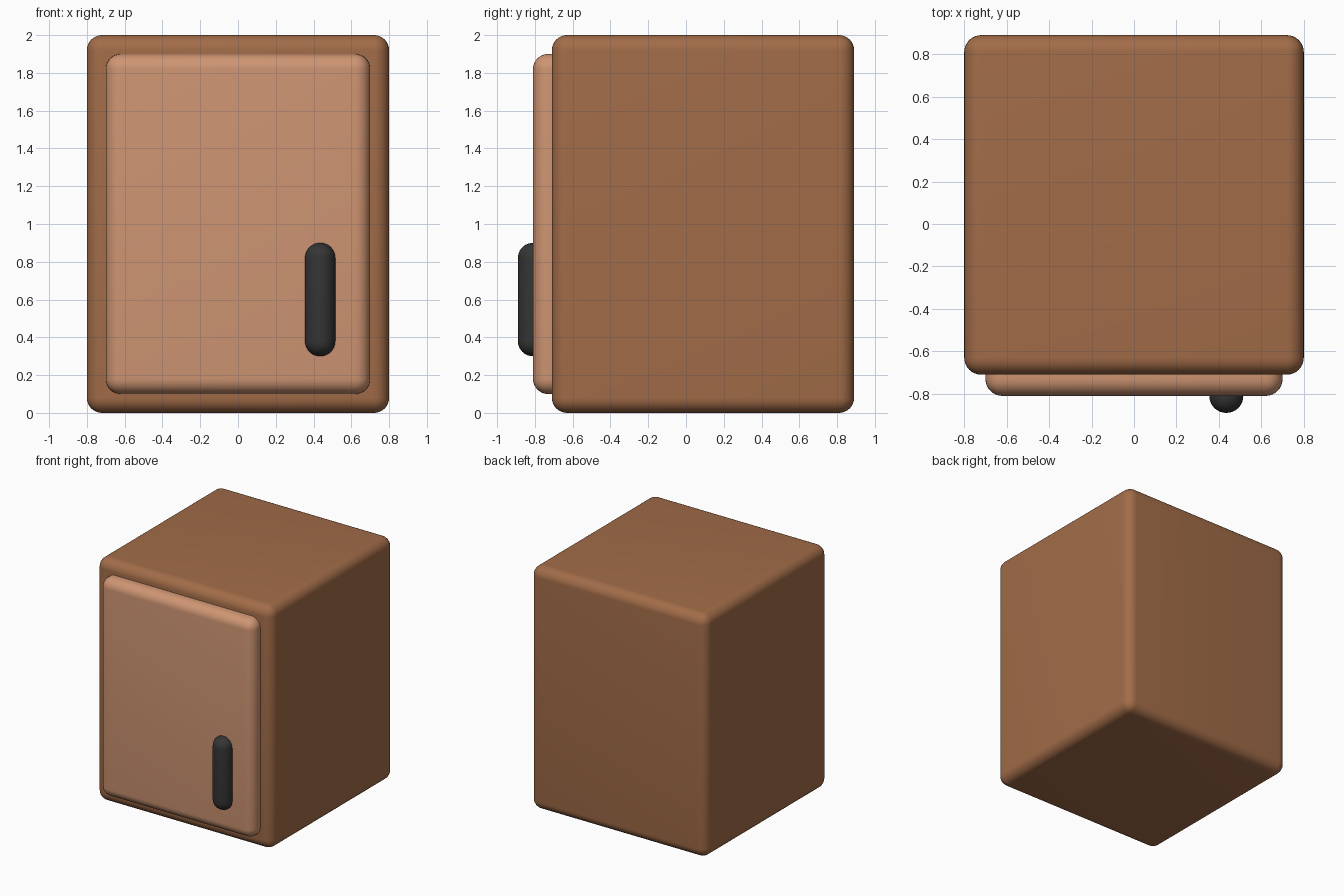
import bpy

if "Cube" in bpy.data.objects:
    bpy.data.objects.remove(bpy.data.objects["Cube"])


def material(name, color):
    m = bpy.data.materials.new(name)
    m.diffuse_color = (*color, 1)
    m.use_nodes = True
    m.node_tree.nodes["Principled BSDF"].inputs["Base Color"].default_value = m.diffuse_color
    return m


def rounded_box(name, lo, hi, radius, mat, segments=8):
    size = [b - a for a, b in zip(lo, hi)]
    bpy.ops.mesh.primitive_cube_add(size=1, location=[(a + b) / 2 for a, b in zip(lo, hi)])
    ob = bpy.context.object
    ob.name = name
    ob.scale = size
    bpy.ops.object.transform_apply(location=False, rotation=False, scale=True)
    bevel = ob.modifiers.new("rounded_edges", 'BEVEL')
    bevel.width = radius
    bevel.segments = segments
    bevel.limit_method = 'NONE'
    bpy.ops.object.modifier_apply(modifier=bevel.name)
    bpy.ops.object.shade_smooth()
    ob.data.materials.append(mat)
    return ob


wood = material("wood", (0.36, 0.15, 0.065))
light_wood = material("light_wood", (0.62, 0.30, 0.17))
dark = material("dark_handle", (0.035, 0.035, 0.035))

# Cabinet body
rounded_box("cabinet_body", (-0.8, -0.71, 0), (0.8, 0.89, 2), 0.08, wood)

# Door panel, set partly into the body
rounded_box("door", (-0.7, -0.81, 0.1), (0.7, -0.61, 1.9), 0.08, light_wood)

# Capsule-shaped handle, half sunk into the door
rounded_box("door_handle", (0.355, -0.89, 0.3), (0.515, -0.73, 0.9), 0.0795, dark, 10)
